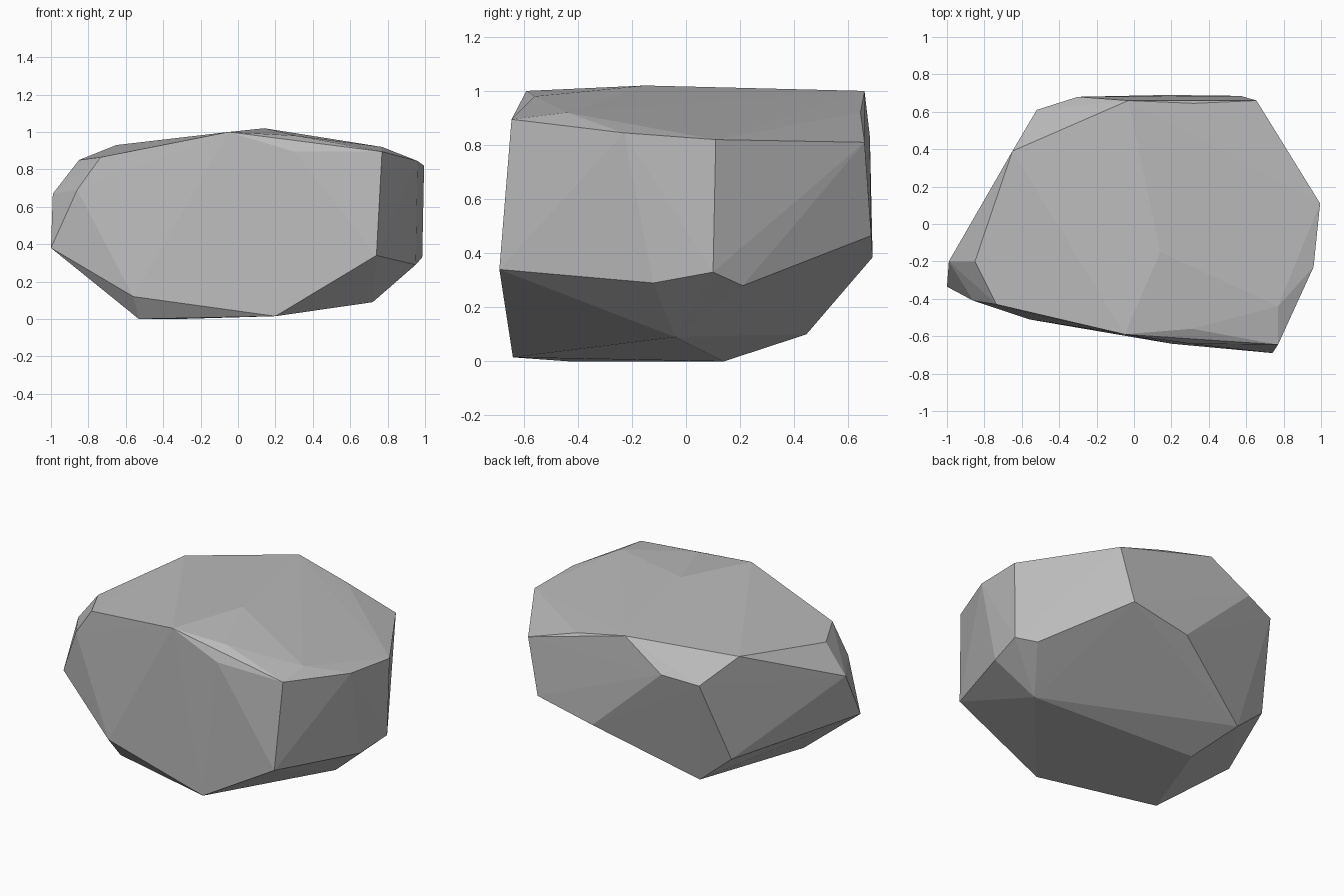
import bpy
import bmesh

default_cube = bpy.data.objects.get("Cube")
if default_cube:
    bpy.data.objects.remove(default_cube, do_unlink=True)


def make_material(name, colour):
    material = bpy.data.materials.new(name)
    material.use_nodes = True
    material.diffuse_color = colour
    shader = material.node_tree.nodes["Principled BSDF"]
    shader.inputs["Base Color"].default_value = colour
    shader.inputs["Roughness"].default_value = 0.9
    return material


def make_hull(name, corner_groups, material):
    """Wrap a flat-sided convex skin around the chiselled corners."""
    bm = bmesh.new()
    for group in corner_groups:
        for corner in group:
            bm.verts.new(corner)
    result = bmesh.ops.convex_hull(bm, input=list(bm.verts))
    unused = {item for item in result["geom_interior"] + result["geom_unused"]
              if isinstance(item, bmesh.types.BMVert)}
    bmesh.ops.delete(bm, geom=list(unused), context="VERTS")
    bmesh.ops.recalc_face_normals(bm, faces=list(bm.faces))
    for face in bm.faces:
        face.smooth = False
    mesh = bpy.data.meshes.new(name)
    bm.to_mesh(mesh)
    bm.free()
    mesh.materials.append(material)
    rock = bpy.data.objects.new(name, mesh)
    bpy.context.collection.objects.link(rock)
    return rock


# Gently domed top: peak, back rim, left rim, front rim
crown = [
    (.14, -.15, 1.02), (-.03, .66, 1), (.32, .645, .92), (.655, .66, .81),
    (.995, .11, .82), (.96, -.23, .845), (.77, -.44, .92),
    (.31, -.56, .98), (-.05, -.59, 1),
    (-.735, -.43, .865), (-.85, -.2, .85), (-.65, .39, .93),
]

# Shoulder corners just below the top rim
shoulder = [
    (.3, -.64, .895), (.77, -.645, .895), (-.86, -.41, .69),
    (-.99, -.2, .67), (-.52, .61, .79), (-.3, .68, .83),
]

# Widest belt around the sides
belt = [
    (-1, -.335, .38), (.74, -.69, .34), (.95, -.12, .29), (.985, .1, .33),
    (.905, .21, .28), (.57, .685, .465), (.18, .69, .385), (-.615, .42, .275),
]

# Tapering underside that rests on the floor
underside = [
    (-.56, -.51, .12), (-.53, -.43, 0), (.2, -.64, .015),
    (.72, -.04, .09), (-.32, .14, 0), (-.41, .445, .1),
]

stone_grey = make_material("stone_grey", (.5, .5, .5, 1))
make_hull("rock", [crown, shoulder, belt, underside], stone_grey)
